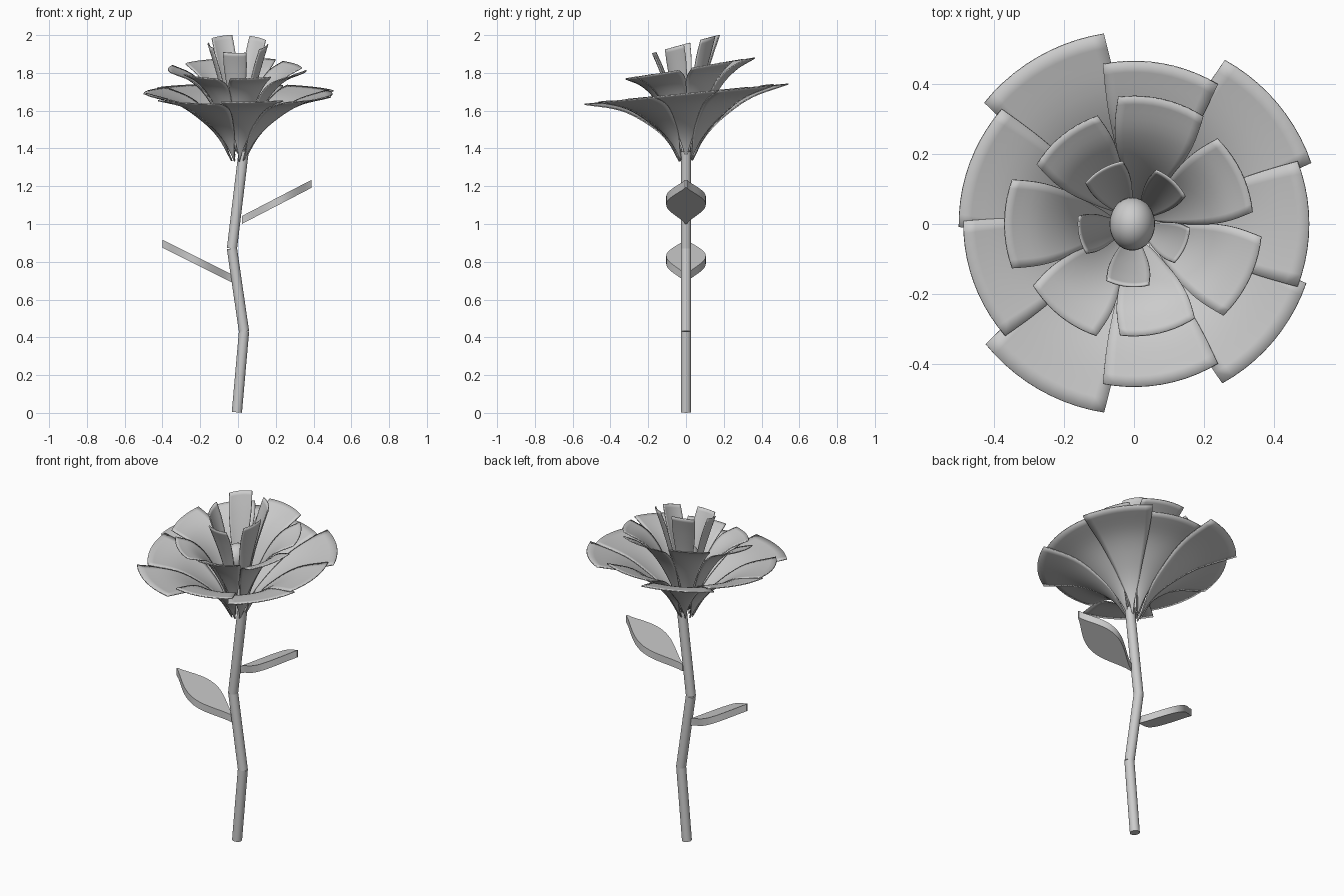
import bpy, bmesh, math
from mathutils import Vector

if "Cube" in bpy.data.objects:
    bpy.data.objects.remove(bpy.data.objects["Cube"])


def finish(name, bm, angle=40):
    bmesh.ops.recalc_face_normals(bm, faces=bm.faces)
    me = bpy.data.meshes.new(name)
    bm.to_mesh(me)
    bm.free()
    ob = bpy.data.objects.new(name, me)
    bpy.context.collection.objects.link(ob)
    bpy.ops.object.select_all(action='DESELECT')
    ob.select_set(True)
    bpy.context.view_layer.objects.active = ob
    bpy.ops.object.shade_smooth_by_angle(angle=math.radians(angle))
    return ob


def grid(bm, nu, nv, fn):
    rows = [[bm.verts.new(fn(i / nu, 2 * j / nv - 1)) for j in range(nv + 1)]
            for i in range(nu + 1)]
    return [bm.faces.new((rows[i][j], rows[i + 1][j], rows[i + 1][j + 1], rows[i][j + 1]))
            for i in range(nu) for j in range(nv)]


def spline(pts, t):
    # Catmull-Rom through evenly spaced points
    n = len(pts) - 1
    k = min(int(t * n), n - 1)
    u = t * n - k
    p = [Vector(q) for q in pts]
    b, c = p[k], p[k + 1]
    a = p[k - 1] if k > 0 else 2 * b - c
    d = p[k + 2] if k + 2 <= n else 2 * c - b
    return 0.5 * (2 * b + (c - a) * u + (2 * a - 5 * b + 4 * c - d) * u * u
                  + (3 * b - a - 3 * c + d) * u ** 3)


# crooked stem of three tapered-free tubes
joints = [(-0.006, 0, 0), (0.032, 0, 0.43), (-0.032, 0, 0.87), (0.03, 0, 1.385)]
for i, (a, b) in enumerate(zip(joints, joints[1:])):
    a, b = Vector(a), Vector(b)
    bpy.ops.mesh.primitive_cylinder_add(vertices=24, radius=0.027, depth=(b - a).length,
                                        location=(a + b) / 2)
    ob = bpy.context.object
    ob.name = f"stem_{i + 1}"
    ob.rotation_euler = (b - a).to_track_quat('Z', 'Y').to_euler()
    if i == 0:
        ob.location.z += 0.003
    bpy.ops.object.shade_smooth_by_angle(angle=math.radians(40))


# thick leaves
def leaf(name, x0, z0, x1, z1):
    bm = bmesh.new()

    def surf(t, v):
        w = 0.004 + 0.101 * math.sin(math.pi * t ** 1.1) ** 1.25
        return (x0 + (x1 - x0) * t, v * w, z0 + (z1 - z0) * t)
    faces = grid(bm, 20, 6, surf)
    out = bmesh.ops.extrude_face_region(bm, geom=faces)
    for v in out["geom"]:
        if isinstance(v, bmesh.types.BMVert):
            v.co.z += 0.042
    return finish(name, bm)


leaf("leaf_right", 0.02, 1.0, 0.39, 1.192)
leaf("leaf_left", -0.03, 0.69, -0.40, 0.875)


# petals: each ring has a profile (radius, height), a half-angle curve and a tilt
def ring(name, profile, halves, tilt, start, radii):
    n = len(radii)
    rim = profile[-1][0]
    for k, rad in enumerate(radii):
        mid = math.radians(start + 360 / n * k)
        bm = bmesh.new()

        def surf(t, v):
            r, z = spline(profile, t)
            half = math.radians(spline([(h, 0) for h in halves], t)[0])
            r *= 1 + (rad / rim - 1) * t
            a = mid + v * half
            x, y = r * math.cos(a), r * math.sin(a)
            return (x, y, z + tilt * y - 0.06 * (rad - rim) * t)
        grid(bm, 20, 10, surf)
        ob = finish(f"{name}_{k + 1}", bm)
        mod = ob.modifiers.new("thickness", 'SOLIDIFY')
        mod.thickness = 0.006
        mod.offset = 0


ring("outer_petal",
     [(0.035, 1.335), (0.105, 1.46), (0.2, 1.555), (0.33, 1.64), (0.5, 1.69)],
     [4, 20, 23, 23, 21], 0.1, 0,
     [0.50, 0.535, 0.465, 0.55, 0.50, 0.487, 0.545, 0.465, 0.52])
ring("middle_petal",
     [(0.028, 1.36), (0.085, 1.53), (0.165, 1.68), (0.25, 1.77), (0.35, 1.82)],
     [5, 22, 26, 25, 20], 0.165, 25.7,
     [0.34, 0.365, 0.325, 0.37, 0.337, 0.32, 0.365])
ring("inner_petal",
     [(0.022, 1.38), (0.055, 1.55), (0.095, 1.72), (0.135, 1.85), (0.172, 1.953)],
     [8, 24, 27, 25, 20], 0.27, 48,
     [0.165, 0.18, 0.158, 0.178, 0.158])

# bud at the heart of the flower
bpy.ops.mesh.primitive_uv_sphere_add(segments=32, ring_count=16, radius=1,
                                     location=(-0.005, 0, 1.68))
bud = bpy.context.object
bud.name = "bud"
bud.scale = (0.065, 0.076, 0.08)
bpy.ops.object.shade_smooth_by_angle(angle=math.radians(60))
